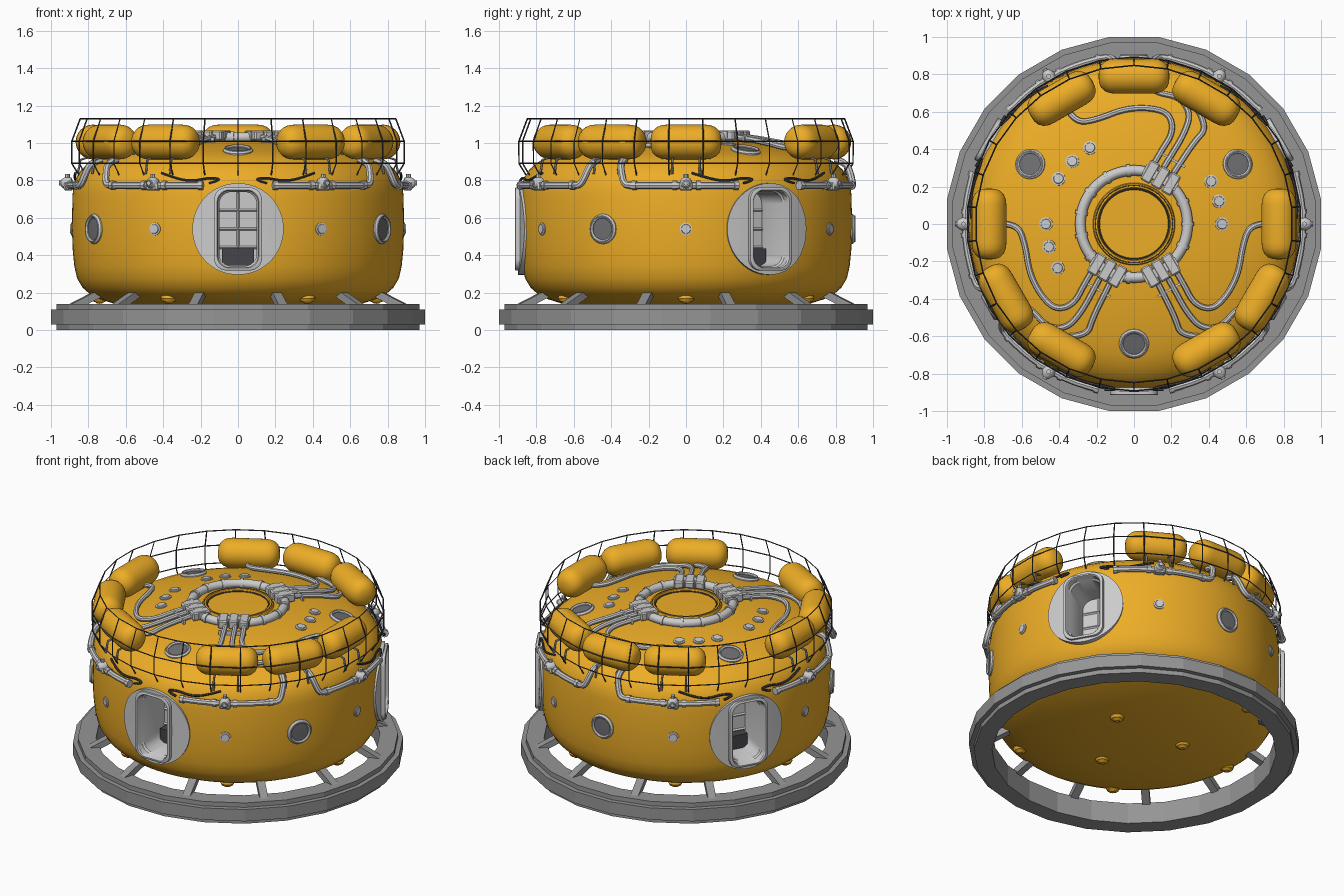
import bpy, bmesh
from math import sin, cos, pi, radians as rad
from mathutils import Matrix, Vector

if "Cube" in bpy.data.objects:
    bpy.data.objects.remove(bpy.data.objects["Cube"])


def material(name, rgb):
    m = bpy.data.materials.new(name)
    m.diffuse_color = (*rgb, 1)
    m.use_nodes = True
    m.node_tree.nodes["Principled BSDF"].inputs["Base Color"].default_value = m.diffuse_color
    return m


YELLOW = material("yellow_paint", (0.85, 0.42, 0.02))
DARK = material("dark_grey", (0.06, 0.06, 0.07))
GLASS = material("window_grey", (0.16, 0.16, 0.17))
STEEL = material("base_grey", (0.3, 0.3, 0.3))
I = Matrix.Identity(4)


def polar(a, r, z):
    return Vector((r * cos(rad(a)), r * sin(rad(a)), z))


def frame(pos, n):
    """Local z along n, local y as upright as possible."""
    return Matrix.Translation(pos) @ Vector(n).to_track_quat('Z', 'Y').to_matrix().to_4x4()


def side(a, r, z):
    return frame(polar(a, r, z), polar(a, 1, 0))


def finish(name, bm, M=I, mat=None, angle=35):
    bmesh.ops.recalc_face_normals(bm, faces=bm.faces)
    me = bpy.data.meshes.new(name)
    bm.to_mesh(me)
    bm.free()
    ob = bpy.data.objects.new(name, me)
    bpy.context.collection.objects.link(ob)
    ob.matrix_world = M
    if mat:
        me.materials.append(mat)
    smooth(ob, angle)
    return ob


def smooth(ob, angle=35):
    bpy.ops.object.select_all(action='DESELECT')
    bpy.context.view_layer.objects.active = ob
    ob.select_set(True)
    if angle:
        bpy.ops.object.shade_smooth_by_angle(angle=rad(angle))


def skin(bm, rings, closed=False):
    pairs = list(zip(rings, rings[1:])) + ([(rings[-1], rings[0])] if closed else [])
    for p, q in pairs:
        n = max(len(p), len(q))
        for i in range(n):
            j = (i + 1) % n
            f = [p[i % len(p)], p[j % len(p)], q[j % len(q)], q[i % len(q)]]
            bm.faces.new(list(dict.fromkeys(f)))


def lathe(name, prof, n, M=I, mat=None, closed=False, start=0, angle=35):
    bm = bmesh.new()
    rings = [[bm.verts.new((r * cos(start + 2 * pi * i / n), r * sin(start + 2 * pi * i / n), z))
              for i in range(n if r > 1e-6 else 1)] for r, z in prof]
    skin(bm, rings, closed)
    return finish(name, bm, M, mat, angle)


def loft_door(name, levels, M, mat=None, cap_start=False):
    """Rounded-rectangle sections: half width, half height, depth."""
    bm = bmesh.new()
    rings = []
    for w, h, d in levels:
        c = 0.065
        rings.append([bm.verts.new((sx * (w - c) + c * cos(t), sy * (h - c) + c * sin(t), d))
                      for k, (sx, sy) in enumerate([(1, 1), (-1, 1), (-1, -1), (1, -1)])
                      for t in [(k + i / 6) * pi / 2 for i in range(7)]])
    skin(bm, rings)
    bm.faces.new(rings[-1])
    if cap_start:
        bm.faces.new(rings[0])
    return finish(name, bm, M, mat)


def box(name, size, M, mat=None, bevel=0.0):
    bm = bmesh.new()
    bmesh.ops.create_cube(bm, size=1)
    bmesh.ops.scale(bm, vec=size, verts=bm.verts)
    if bevel:
        bmesh.ops.bevel(bm, geom=bm.edges[:], offset=bevel, segments=1, affect='EDGES')
    return finish(name, bm, M, mat, 0)


def tube(name, paths, r, mat=None, res=2, cyclic=False, curved=True):
    cu = bpy.data.curves.new(name, 'CURVE')
    cu.dimensions = '3D'
    cu.bevel_depth, cu.bevel_resolution, cu.use_fill_caps = r, res, True
    for pts in paths:
        sp = cu.splines.new('NURBS' if curved else 'POLY')
        sp.points.add(len(pts) - 1)
        for p, co in zip(sp.points, pts):
            p.co = (*co, 1)
        sp.use_cyclic_u = cyclic
        if curved:
            sp.order_u, sp.use_endpoint_u, sp.resolution_u = 3, True, 6
    ob = bpy.data.objects.new(name, cu)
    bpy.context.collection.objects.link(ob)
    if mat:
        cu.materials.append(mat)
    smooth(ob, 0)
    bpy.ops.object.convert(target='MESH')
    smooth(bpy.context.object, 40)


# Base ring and its struts
k = 1 / cos(pi / 24)
lathe("base_ring", [(r * k, z) for r, z in [(.86, 0), (.97, 0), (.97, .03), (1, .03), (1, .11), (.97, .11),
      (.97, .14), (.86, .14)]], 24, mat=STEEL, closed=True, start=pi / 24, angle=0)
for i in range(12):
    a = 15 + 30 * i
    p, q = polar(a, .94, .11), polar(a, .74, .21)
    box(f"strut_{i}", (.05, .04, (q - p).length), frame((p + q) / 2, q - p), STEEL)

# Hull
ROOF = [(.885, .72), (.878, .775), (.862, .82), (.835, .86), (.8, .89), (.76, .917), (.7, .942), (.62, .963),
        (.5, .988), (.38, 1.006), (.22, 1.02)]
HULL = [(0, .07), (.3, .08), (.5, .105), (.66, .14), (.74, .165), (.79, .19), (.83, .225), (.86, .275),
        (.875, .34), (.884, .43), (.888, .55)] + ROOF + [(.215, 1.036), (.195, 1.036), (.19, 1.02), (0, 1.022)]
hull = lathe("hull", HULL, 96, mat=YELLOW)
for i, r in enumerate((.207, .187)):
    tube(f"hatch_rim_{i}", [[polar(t * 7.5, r, 1.034 - .01 * i) for t in range(48)]], .004, DARK, 1, True)


def roof_z(r):
    for (r0, z0), (r1, z1) in zip(ROOF, ROOF[1:]):
        if r1 <= r <= r0:
            return z0 + (z1 - z0) * (r0 - r) / (r0 - r1)
    return 1.02


def roof(a, r):
    slope = (roof_z(r - .03) - roof_z(r + .03)) / .06
    return frame(polar(a, r, roof_z(r)), polar(a, slope, 1))


def porthole(name, M):
    lathe(name + "_rim", [(.056, -.02), (.058, .01), (.066, .016), (.074, .012), (.08, .004), (.08, -.02)], 32, M)
    lathe(name + "_glass", [(0, .007), (.058, .005)], 32, M, GLASS)
    lathe(name + "_bolts", [(.066, 0), (.066, .018), (.071, .018), (.071, 0)], 24, M, angle=0)


def stud(name, M, r=.034):
    lathe(name, [(0, .012), (r * .7, .012), (r * .75, .008), (r, .006), (r, -.01)], 16, M)


# Doors with plates, frames and recessed interiors
for i, a in enumerate((30, 150, 270)):
    M = side(a, .887, .54)
    bm = bmesh.new()
    rings = []
    for r, d in [(0, .86), (.08, .86), (.16, .86), (.245, .86), (.245, .898), (.16, .898), (.08, .898), (0, .898)]:
        ring = []
        for t in range(48 if r else 1):
            u, v = r * cos(t * pi / 24), r * sin(t * pi / 24)
            ring.append(bm.verts.new(polar(a + u / .89 * 180 / pi, d, .54 + v)))
        rings.append(ring)
    skin(bm, rings)
    plate = finish(f"door_plate_{i}", bm)
    cutter = loft_door(f"door_cutter_{i}", [(.116, .212, .1), (.116, .212, -.26)], M, cap_start=True)
    cutter.hide_render = True
    for ob in (hull, plate):
        smooth(ob, 0)
        mod = ob.modifiers.new("doorway", 'BOOLEAN')
        mod.operation, mod.solver, mod.object = 'DIFFERENCE', 'EXACT', cutter
        bpy.ops.object.modifier_apply(modifier=mod.name)
        smooth(ob)
    bpy.data.objects.remove(cutter)
    loft_door(f"door_frame_{i}", [(.128, .222, -.01), (.128, .222, .024), (.122, .217, .028), (.112, .209, .028),
              (.107, .205, .02), (.107, .205, -.02), (.1, .198, -.03), (.1, .198, -.25)], M)
    tube(f"door_ribs_{i}", [[M @ Vector((-.1, y, -.245)), M @ Vector((.1, y, -.245))] for y in (-.1, 0, .1)]
         + [[M @ Vector((0, -.195, -.245)), M @ Vector((0, .195, -.245))]], .008, res=0, curved=False)
    box(f"door_step_{i}", (.17, .09, .06), M @ Matrix.Translation((0, -.15, -.21)), DARK)
    # Portholes on the wall and roof, and the underside nubs
    porthole(f"side_porthole_{i}", side(a + 60, .887, .54))
    porthole(f"roof_porthole_{i}", roof(a, .64))
    # Pipes along the wall and dark cables beside the door
    for s in (-1, 1):
        arc = [polar(a + s * t, .903, .773) for t in (12, 18, 24, 30, 36, 42, 48)]
        tube(f"wall_pipe_{i}_{s}", [arc + [polar(a + s * 51.5, .903, .775), polar(a + s * 53, .885, .84),
             polar(a + s * 54, .86, .895), polar(a + s * 54, .80, .91)]], .019)
        tube(f"pipe_collars_{i}_{s}", [[polar(a + s * t, .903, .773), polar(a + s * (t + 1.6), .903, .773)]
             for t in (12, 25, 33, 47)], .025, curved=False)
        tube(f"cable_{i}_{s}", [[polar(a + s * t, r, z) for t, r, z in [(10, .9, .785), (5, .89, .805),
             (10, .88, .815), (16, .885, .795), (22, .885, .81), (28, .87, .84)]]], .007, DARK, 1)

# Wall studs, valves and nubs
for i in range(6):
    a = 60 * i
    stud(f"wall_stud_{i}", side(a, .886, .54))
    M = side(a, .912, .785)
    lathe(f"valve_body_{i}", [(0, .035), (.018, .034), (.03, .018), (.034, 0), (.03, -.02), (0, -.035)], 16, M)
    box(f"valve_clamp_{i}", (.07, .05, .05), M @ Matrix.Translation((0, -.015, -.005)), bevel=.008)
    tube(f"valve_stubs_{i}", [[M @ Vector((0, 0, 0)), M @ Vector((0, .05, 0))],
         [M @ Vector((0, 0, 0)), M @ Vector((0, 0, .045))]], .013, curved=False)
    dome = [(0, -.025), (.015, -.024), (.02, -.018), (.035, -.012), (.044, .004), (.04, .02)]
    lathe(f"outer_nub_{i}", dome, 20, Matrix.Translation(polar(a, .74, .165)), YELLOW)
    if i % 2:
        lathe(f"inner_nub_{i}", dome, 20, Matrix.Translation(polar(a - 30, .3, .08)), YELLOW)

# Roof studs
for i, a in enumerate((0, 15, 29, 120, 134.5, 149, 180, 195, 210)):
    stud(f"roof_stud_{i}", roof(a, .47), .036)

# Tanks with their feet
half = [(0, .19), (.035, .187), (.06, .177), (.08, .155), (.09, .13), (.093, .1)]
shape = half + [(r, -z) for r, z in reversed(half)]
for i, a in enumerate((60, 90, 120, 180, 210, 240, 300, 330, 0)):
    M = frame(polar(a, .775 + .015 * (i % 3 == 1), 1.005), polar(a + 90, 1, 0))
    lathe(f"tank_{i}", shape, 32, M, YELLOW)
    tube(f"tank_feet_{i}", [[polar(a + s, .78, .93), polar(a + s, .845, .91), polar(a + s, .86, .835)]
         for s in (-5, 5)], .007, STEEL, 1, curved=False)

# Wire cage
LEVELS = [(.848, 1.13), (.893, 1.01), (.893, .89), (.85, .82)]
tube("cage_bars", [[polar(12 * i + 6, r, z) for r, z in LEVELS] for i in range(30)], .004, DARK, 0, curved=False)
tube("cage_hoops", [[polar(12 * i + 6, r, z) for i in range(30)] for r, z in LEVELS[:3]], .004, DARK, 0, True, False)

# Central pipe ring with collars
tube("roof_ring_pipe", [[polar(7.5 * i, .287, 1.03) for i in range(48)]], .028, None, 3, True)
tube("roof_ring_collars", [[polar(24 * i + d, .287, 1.03) for d in (-2, 2)] for i in range(15)], .034,
     None, 3, curved=False)

# Manifolds and tank feed pipes, drawn once and then turned or mirrored
FEEDS = [[(.11, -.28), (.15, -.36), (.22, -.50), (.25, -.60), (.35, -.60)],
         [(.16, -.25), (.21, -.34), (.28, -.47), (.36, -.56), (.47, -.55), (.55, -.45), (.64, -.41)],
         [(.21, -.23), (.26, -.31), (.32, -.43), (.42, -.46), (.50, -.38), (.56, -.26), (.58, -.12), (.62, 0), (.70, 0)]]
TURNS = [I, Matrix.Rotation(rad(120), 4, 'Z'), Matrix.Scale(-1, 4, (1, 0, 0))]
for i, T in enumerate(TURNS):
    paths = [[T @ Vector((x, y, roof_z((x * x + y * y) ** .5) + .022)) for x, y in p] for p in FEEDS]
    tube(f"feed_pipes_{i}", paths, .016)
    R = Matrix.Rotation(rad((300, 60, 240)[i]), 4, 'Z')
    for j in (-1, 0, 1):
        box(f"manifold_{i}_{j}", (.12, .06, .055), R @ Matrix.Translation((.285, j * .064, 1.04)), bevel=.008)
    box(f"manifold_bar_{i}", (.05, .2, .04), R @ Matrix.Translation((.285, 0, 1.045)))
    box(f"pipe_clip_{i}", (.012, .17, .03), R @ Matrix.Translation((.40, 0, 1.015)))
